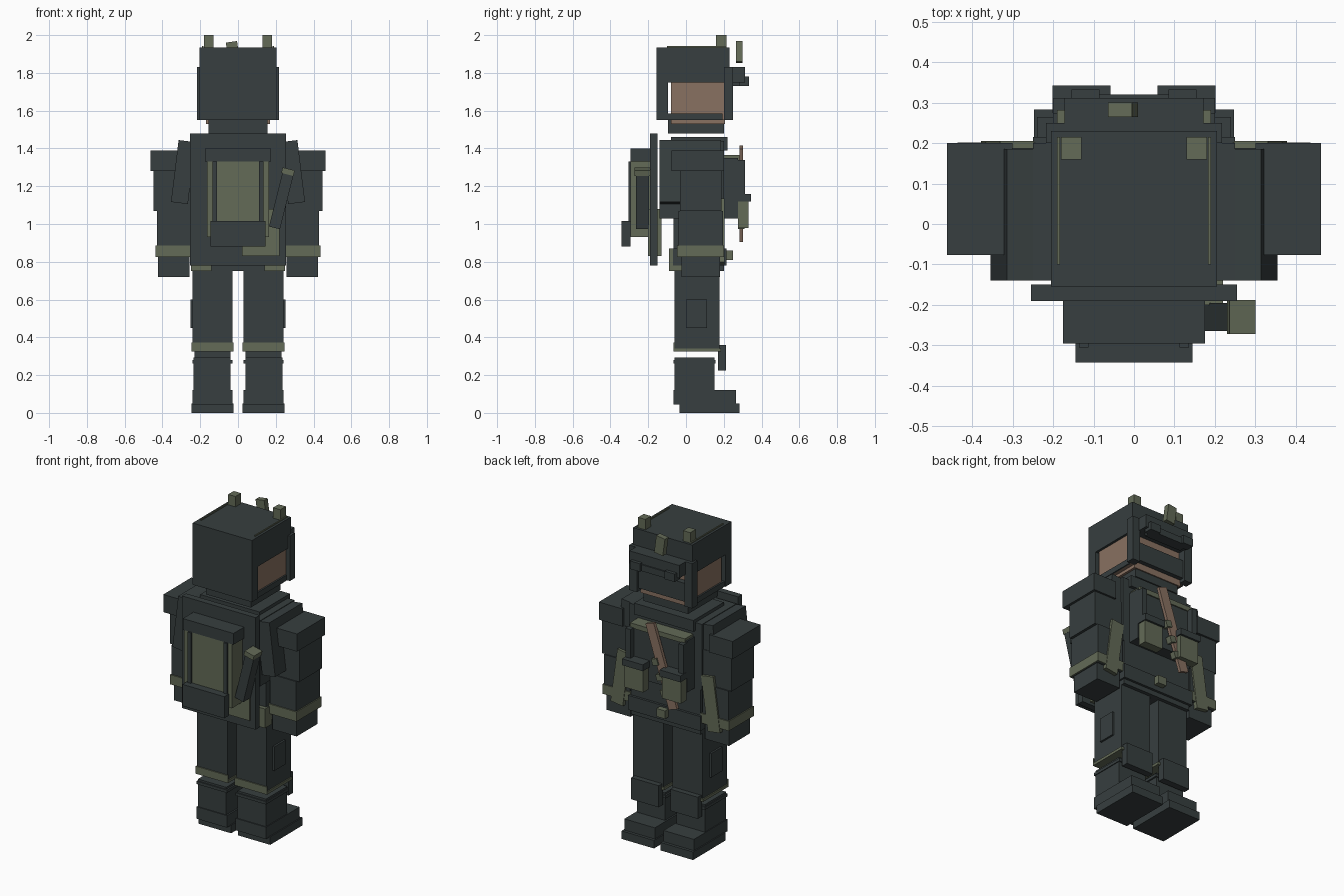
import bpy
from math import radians

if "Cube" in bpy.data.objects:
    bpy.data.objects.remove(bpy.data.objects["Cube"])


def material(name, red, green, blue):
    made = bpy.data.materials.new(name)
    made.use_nodes = True
    colour = (red, green, blue, 1)
    made.diffuse_color = colour
    made.node_tree.nodes["Principled BSDF"].inputs["Base Color"].default_value = colour
    return made


charcoal = material("charcoal", .038, .049, .05)
olive = material("olive", .125, .145, .095)
tan = material("tan", .25, .165, .12)


def box(name, x, y, z, colour=charcoal, tilt=0):
    """Box from its (low, high) ranges, turned by tilt degrees about the y axis."""
    ranges = (x, y, z)
    bpy.ops.mesh.primitive_cube_add(size=1, location=[(low + high) / 2 for low, high in ranges])
    part = bpy.context.object
    part.name = name
    part.scale = [high - low for low, high in ranges]
    part.rotation_euler.y = radians(tilt)
    part.data.materials.append(colour)


def centred(name, half, y, z, colour=charcoal, tilt=0):
    """Box that reaches equally far to the left and right."""
    box(name, (-half, half), y, z, colour, tilt)


def pair(name, x, y, z, colour=charcoal, tilt=0):
    """The same box on the left (+x) and mirrored on the right."""
    inner, outer = x
    box("left_" + name, x, y, z, colour, tilt)
    box("right_" + name, (-outer, -inner), y, z, colour, -tilt)


def grow(span, amount):
    """Widen a range at both ends, for trim that wraps around a part."""
    low, high = span
    return low - amount, high + amount


def up(start, length):
    """Range given by its lower end and its length."""
    return start, start + length


# Shared measures
trim = .007
chest_face = .2
chest_back = -.14
plate_face = .275
head_back = -.155
crown = 1.935
brow = 1.75
chin = 1.55
neck = 1.48
shoulder = 1.39
chest_base = 1.03
hip = .78
knee = .335
ankle = .12

# Head and helmet
helmet_half = .205
centred("face", half=.19, y=(-.08, chest_face), z=(chin, brow), colour=tan)
centred("chin_strip", half=.17, y=(-.08, chest_face + trim), z=grow((chin, chin), .02), colour=tan)
centred("jaw", half=.155, y=(-.095, chest_face), z=(neck, chin))
centred("helmet_shell", helmet_half, y=(head_back, .23), z=(brow, crown))
centred("helmet_neck_guard", helmet_half, y=up(head_back, .06), z=(chin, brow))
centred("helmet_lower_rim", chest_face, y=(head_back, chest_face - trim), z=up(chin, .035))
centred("face_mask", half=.175, y=up(chest_face, .035), z=(chin + .02, 1.685))
pair("cheek_plate", x=(.165, .218), y=up(chest_face, .05), z=(chin, 1.83))
centred("visor", half=.172, y=(chest_face, .312), z=up(brow, .08))
centred("goggle_bar", half=.13, y=(.25, .32), z=grow((brow, brow), .02))
pair("goggle_lens", x=up(.085, .07), y=(.28, .333), z=up(brow - .02, .05))
pair("helmet_post", x=up(.13, .05), y=(.16, .215), z=(crown, 2), colour=olive)
pair("helmet_seam", x=up(.183, trim), y=(-.1, .215), z=up(crown, trim), colour=olive)
box("visor_tab", x=up(-.057, .06), y=(.265, .3), z=(1.855, 1.965), colour=olive, tilt=-8)

# Torso
centred("chest", half=.25, y=(chest_back, chest_face), z=(chest_base, 1.44))
centred("collar", helmet_half, y=(-.08, .22), z=(shoulder, 1.46))
centred("waist", half=.24, y=(-.065, chest_face), z=(.75, chest_base))
centred("belt", half=.25, y=(-.07, .215), z=up(hip, .09))
centred("belt_buckle", half=.03, y=up(chest_face, .05), z=up(.81, .05), colour=olive)
pair("hip_pouch", x=(.14, .25), y=(-.09, -.02), z=(.75, .87), colour=olive)
centred("back_panel", half=.255, y=up(-.19, .04), z=(hip, neck))
box("back_pouch", x=up(.02, .2), y=(-.2, -.13), z=up(.83, .25), colour=olive)
pair("shoulder_strap", x=up(.245, .09), y=(chest_back, .185), z=(1.11, 1.44), tilt=-7)

# Chest rig with pouches
centred("chest_plate", half=.2, y=(chest_face, plate_face), z=(chest_base, 1.35))
centred("chest_plate_trim", half=.19, y=(chest_face, plate_face + trim),
        z=up(1.335, .03), colour=olive)
pouch, pouch_top = (.065, .195), 1.12
pair("rig_pouch", pouch, y=(plate_face, .33), z=(.98, pouch_top), colour=olive)
pair("rig_pouch_lid", grow(pouch, trim), y=(plate_face, .343), z=up(pouch_top, .04))
pair("rig_strap", x=up(.165, .035), y=(plate_face, .312), z=(pouch_top, 1.34))
box("sling", x=up(-.07, .06), y=up(plate_face + trim, .02), z=(.9, 1.42), colour=tan, tilt=18)
for step in range(3):
    drop = step * .09
    box("sling_loop", x=grow((-drop / 3, -drop / 3), .02), y=up(plate_face, .035),
        z=up(1.16 - drop, .04), colour=olive, tilt=18)

# Backpack
pack_back = -.295
pack_floor = .93
pack_top = 1.33
centred("pack_body", half=.165, y=(pack_back, -.19), z=(pack_floor, pack_top), colour=olive)
centred("pack_lid", half=.175, y=(pack_back, -.18), z=(pack_top, 1.4))
pair("pack_strap", x=up(.112, .024), y=grow((pack_back, pack_back), .01), z=(1, pack_top))
centred("pack_lower_pocket", half=.145, y=(-.342, pack_back), z=(.88, 1.015))
tool_depth = (-.265, -.195)
box("pack_tool", x=up(.2, .06), y=tool_depth, z=(.975, 1.28), tilt=14)
box("pack_tool_rim", x=up(.232, .066), y=grow(tool_depth, trim), z=up(1.262, .03),
    colour=olive, tilt=14)

# Arms
arm_width, arm_depth = (.25, .43), (-.04, .195)
elbow = 1.07
wrist = .825
pair("shoulder_pad", x=(.3, .462), y=(-.077, chest_face), z=(1.28, shoulder))
pair("upper_arm", x=(.25, .447), y=grow(arm_depth, -trim), z=(elbow, 1.28))
pair("forearm", arm_width, arm_depth, z=(wrist, elbow))
pair("cuff", grow(arm_width, trim), grow(arm_depth, trim), z=up(wrist, .06), colour=olive)
pair("glove", grow(arm_width, -trim), grow(arm_depth, -.015), z=(.72, wrist))
pair("arm_panel", x=(.27, .355), y=(.17, .205), z=(.79, 1.13), colour=olive, tilt=-8)

# Legs
leg_width, leg_depth = (.03, .24), (-.06, .178)
pair("thigh", leg_width, leg_depth, z=(knee, hip))
pair("thigh_pocket", x=(.22, .252), y=(0, .11), z=up(.45, .15))
pair("thigh_hem", grow(leg_width, trim), grow(leg_depth, trim), z=up(knee - .01, .017), colour=olive)
pair("thigh_back_band", grow(leg_width, trim), y=up(-.067, trim), z=up(knee - .01, .047), colour=olive)
pair("knee_pad", x=up(.04, .19), y=(.17, .212), z=(.225, .36))

# Boots
boot_depth = (-.06, .15)
pair("boot_shaft", x=(.04, .235), y=boot_depth, z=(ankle, .292))
pair("boot_rim", leg_width, grow(boot_depth, trim), z=up(.262, .018))
pair("boot_foot", leg_width, y=(-.066, .265), z=(.045, ankle))
pair("boot_sole", grow(leg_width, trim), y=(-.035, .283), z=(0, .05))
